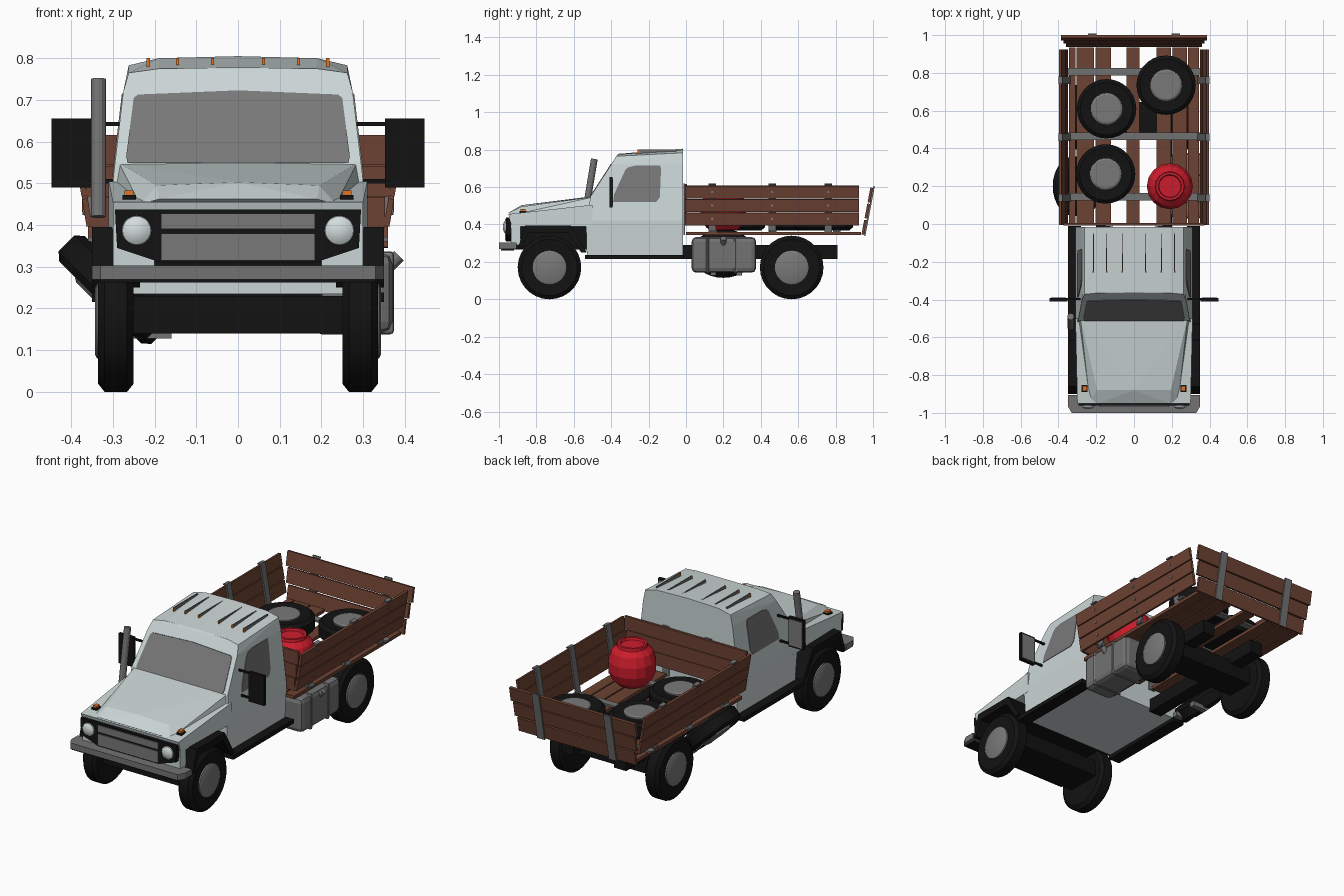
import bpy, bmesh, math
from mathutils import Vector, Euler

if "Cube" in bpy.data.objects:
    bpy.data.objects.remove(bpy.data.objects["Cube"])


def mat(name, r, g, b):
    m = bpy.data.materials.new(name)
    m.diffuse_color = (r, g, b, 1)
    m.use_nodes = True
    m.node_tree.nodes["Principled BSDF"].inputs["Base Color"].default_value = m.diffuse_color
    return m


WHITE = mat("pale_paint", .60, .67, .67)
BLACK = mat("black_rubber", .006, .006, .006)
WOOD = mat("brown_wood", .155, .055, .033)
GREY = mat("mid_grey", .19, .19, .19)
STEEL = mat("steel", .17, .17, .17)
RED = mat("red_paint", .60, .012, .025)
ORANGE = mat("orange_lamp", .75, .17, .02)
LAMP = mat("lamp_glass", .66, .72, .72)


def finish(name, bm, m, loc=(0, 0, 0), rot=(0, 0, 0), smooth=False):
    bmesh.ops.recalc_face_normals(bm, faces=bm.faces[:])
    me = bpy.data.meshes.new(name)
    bm.to_mesh(me)
    bm.free()
    me.materials.append(m)
    ob = bpy.data.objects.new(name, me)
    ob.location, ob.rotation_euler = loc, rot
    bpy.context.collection.objects.link(ob)
    if smooth:
        bpy.ops.object.select_all(action='DESELECT')
        ob.select_set(True)
        bpy.context.view_layer.objects.active = ob
        bpy.ops.object.shade_smooth_by_angle(angle=math.radians(28))
    return ob


def box(name, loc, size, m, rot=(0, 0, 0), bevel=0):
    bm = bmesh.new()
    bmesh.ops.create_cube(bm, size=1)
    bmesh.ops.scale(bm, vec=size, verts=bm.verts[:])
    ob = finish(name, bm, m, loc, rot)
    if bevel:
        b = ob.modifiers.new("bevel", 'BEVEL')
        b.width, b.segments = bevel, 2
    return ob


def span(name, x, y, z, m, bevel=0):
    c = [(a[0] + a[1]) / 2 for a in (x, y, z)]
    return box(name, c, [a[1] - a[0] for a in (x, y, z)], m, bevel=bevel)


def prism(name, pts, vec, m):
    bm = bmesh.new()
    lo = [bm.verts.new(p) for p in pts]
    hi = [bm.verts.new(Vector(p) + Vector(vec)) for p in pts]
    bm.faces.new(lo)
    bm.faces.new(hi[::-1])
    for i in range(len(pts)):
        j = (i + 1) % len(pts)
        bm.faces.new((lo[i], lo[j], hi[j], hi[i]))
    return finish(name, bm, m)


def hull(name, half, m):
    bm = bmesh.new()
    for x, y, z in half:
        bm.verts.new((x, y, z))
        if x:
            bm.verts.new((-x, y, z))
    r = bmesh.ops.convex_hull(bm, input=bm.verts[:])
    bmesh.ops.delete(bm, geom=list({v for v in r["geom_interior"] if isinstance(v, bmesh.types.BMVert)}), context='VERTS')
    bmesh.ops.dissolve_limit(bm, angle_limit=.02, verts=bm.verts[:], edges=bm.edges[:])
    return finish(name, bm, m)


def lathe(name, prof, n, m, loc, rot=(0, 0, 0), smooth=False):
    bm = bmesh.new()
    rings = [[bm.verts.new((r * math.cos(k * math.tau / n), r * math.sin(k * math.tau / n), h))
              for k in range(n)] for r, h in prof]
    for a, b in zip(rings, rings[1:]):
        for k in range(n):
            j = (k + 1) % n
            bm.faces.new((a[k], a[j], b[j], b[k]))
    bm.faces.new(rings[0])
    bm.faces.new(rings[-1][::-1])
    return finish(name, bm, m, loc, rot, smooth)


def rod(name, a, b, r, m, n=12):
    a, b = Vector(a), Vector(b)
    rot = (b - a).to_track_quat('Z', 'Y').to_euler()
    return lathe(name, [(r, 0), (r, (b - a).length)], n, m, a, rot, True)


def wheel(name, loc, rot, s=1.0):
    tire = [(.092, .037), (.15, .043), (.17, .027), (.17, -.027), (.15, -.043), (.092, -.037)]
    lathe(name + "_tire", [(r * s, h) for r, h in tire], 28, BLACK, loc, rot, True)
    lathe(name + "_hub", [(.09 * s, .03), (.09 * s, .045), (.08 * s, .05)], 28, GREY, loc, rot, True)


# cab and hood shells
hull("cab", [(.30, -.53, .235), (.30, -.016, .235), (.31, -.535, .42), (.31, -.016, .42),
             (.295, -.51, .55), (.275, -.40, .72), (.275, -.016, .72), (.262, -.372, .765),
             (.262, -.016, .783), (.19, -.365, .775), (.19, -.016, .80), (0, -.36, .778), (0, -.016, .805)], WHITE)
hull("fender_deck", [(.31, -.50, .39), (.31, -.50, .505), (.30, -.95, .455), (.30, -.93, .39)], WHITE)
hull("hood", [(.305, -.48, .46), (.285, -.49, .548), (.195, -.88, .495), (.19, -.95, .462),
              (.235, -.93, .45), (0, -.49, .552), (0, -.88, .503)], WHITE)
span("engine_bay", (-.235, .235), (-.93, -.53), (.265, .40), BLACK)
for s in (-1, 1):
    span("front_corner", sorted((s * .2, s * .30)), (-.935, -.885), (.29, .40), WHITE)

# grille, bumper
grille = [(-.295, .437), (.295, .437), (.29, .345), (.185, .31), (-.185, .31), (-.29, .345)]
prism("grille_frame", [(x, -.962, z) for x, z in grille], (0, .05, 0), BLACK)
span("grille_panel_low", (-.185, .185), (-.968, -.96), (.315, .38), GREY)
span("grille_panel_high", (-.185, .185), (-.968, -.96), (.39, .428), GREY)
bump = [(-.35, -.905), (-.35, -.965), (-.33, -1.0), (.33, -1.0), (.35, -.965), (.35, -.905)]
prism("bumper", [(x, y, .27) for x, y in bump], (0, 0, .033), STEEL)
span("bumper_lip", (-.33, .33), (-.99, -.92), (.262, .271), BLACK)

# windscreen
wy = lambda z: -.51 + .647 * (z - .55)
glass = [(-.265, .549), (.265, .549), (.268, .565), (.25, .705), (.24, .713), (0, .723),
         (-.24, .713), (-.25, .705), (-.268, .565)]
prism("windscreen", [(x, wy(z) - .004, z) for x, z in glass], (0, .007, 0), GREY)

win = [(-.39, .52), (-.385, .56), (-.325, .69), (-.31, .705), (-.27, .715), (-.14, .715),
       (-.133, .70), (-.14, .545), (-.16, .52)]
arch = [(-.90, .27), (-.86, .395), (-.615, .395), (-.53, .25), (-.56, .25), (-.63, .355), (-.845, .355), (-.878, .27)]
for s in (-1, 1):
    # side parts of the cab
    prism("side_window", [(s * (.313 - .1167 * (z - .42)), y, z) for y, z in win], (-s * .006, 0, 0), GREY)
    prism("wheel_arch", [(s * .235, y, z) for y, z in arch], (s * .115, 0, 0), BLACK)
    span("sill", sorted((s * .28, s * .35)), (-.54, -.01), (.215, .238), BLACK)
    lathe("headlight", [(.036, 0), (.034, .008), (.024, .015), (.008, .019)], 20, LAMP,
          (s * .243, -.96, .387), (math.pi / 2, 0, 0), True)
    span("turn_signal", sorted((s * .245, s * .277)), (-.89, -.853), (.45, .472), BLACK)
    span("turn_signal_lens", sorted((s * .25, s * .272)), (-.885, -.857), (.472, .483), ORANGE)
    # mirrors
    span("mirror", sorted((s * .353, s * .447)), (-.41, -.393), (.49, .655), BLACK)
    span("mirror_glass", sorted((s * .36, s * .44)), (-.394, -.389), (.50, .645), GREY)
    for z in (.505, .642):
        span("mirror_arm", sorted((s * .27, s * .36)), (-.402, -.392), (z - .005, z + .005), BLACK)
    # road wheels
    for y, w in ((-.73, "front"), (.565, "rear")):
        wheel(w + "_wheel", (s * .293, y, .17), (0, s * math.pi / 2, 0))
    # chassis rails
    span("chassis_rail", sorted((s * .125, s * .20)), (-.02, .81), (.215, .29), BLACK)

# roof lamps with trailing fins
for x in (-.215, -.145, -.061, .061, .145, .215):
    prism("roof_fin", [(x - .003, -.25, .77), (x - .003, -.25, .801), (x - .003, -.05, .801), (x - .003, -.05, .79)],
          (.006, 0, 0), STEEL)
    span("roof_lamp", (x - .004, x + .004), (-.258, -.249), (.773, .801), ORANGE)

# intake stack
rod("stack", (-.335, -.545, .42), (-.335, -.49, .75), .018, STEEL)

# axles
span("front_axle", (-.26, .26), (-.82, -.62), (.14, .23), BLACK)
span("rear_axle", (-.26, .26), (.485, .645), (.14, .235), BLACK)

# fuel tank with straps and cap
span("fuel_tank", (.195, .37), (.03, .375), (.142, .333), STEEL, .025)
for y in (.115, .265):
    span("tank_strap", (.191, .374), (y - .009, y + .009), (.138, .337), GREY, .025)
rod("tank_cap", (.355, .20, .295), (.386, .20, .326), .016, STEEL)

# tilted spare wheel and its cradle on the left
wheel("spare_wheel", (-.30, .20, .245), (0, math.radians(-135), 0), .925)
for y in (.13, .27):
    prism("spare_cradle", [(-.375, y, .262), (-.365, y, .272), (-.24, y, .152), (-.16, y, .155),
                           (-.16, y, .128), (-.25, y, .128)], (0, .03, 0), STEEL)

# bed floor
for a, b in ((-.345, -.31), (-.304, -.212), (-.204, -.123), (-.04, .03), (.12, .197), (.205, .28), (.286, .345)):
    span("floor_plank", (a, b), (0, .935), (.343, .361), WOOD)
STRAPS = (.145, .465, .805)
for y in STRAPS:
    span("floor_strap", (-.36, .36), (y - .02, y + .02), (.361, .371), STEEL)

# leaning side boards
TILT = .167
side_x = lambda z: .355 + .168 * (z - .39)
for s in (-1, 1):
    for z in (.43, .502, .573):
        box("side_plank", (s * side_x(z), .46, z), (.014, .93, .067), WOOD, (0, s * TILT, 0))
        for y in (.14, .46, .76):
            rod("rivet", (s * (side_x(z) + .003), y, z), (s * (side_x(z) + .011), y, z), .007, GREY, 6)
    for y in (.14, .46, .76):
        box("side_strap", (s * (side_x(.49) - .011), y, .49), (.008, .04, .262), STEEL, (0, s * TILT, 0))
        box("strap_hook", (s * (side_x(.615) - .004), y, .615), (.022, .04, .007), STEEL, (0, s * TILT, 0))

# front board
for z, w in ((.43, .352), (.505, .363), (.58, .374)):
    span("front_plank", (-w, w), (-.008, .006), (z - .036, z + .036), WOOD)
for x in (-.13, .13):
    span("front_strap", (x - .02, x + .02), (-.014, -.006), (.345, .62), STEEL)

# leaning tailgate
tail_y = lambda z: .945 + .19 * (z - .345)
for z, w in ((.385, .36), (.472, .374), (.557, .387)):
    box("tailgate_plank", (0, tail_y(z), z), (2 * w, .014, .08), WOOD, (-.188, 0, 0))
for x in (-.22, .22):
    box("tailgate_strap", (x, tail_y(.472) + .011, .472), (.045, .008, .27), STEEL, (-.188, 0, 0))

# cargo tires and drum
for x, y in ((-.145, .61), (.17, .735), (-.15, .265)):
    wheel("cargo_wheel", (x, y, .412), (0, 0, 0), .925)
drum = [(.075, 0), (.105, .03), (.122, .075), (.122, .13), (.105, .18), (.078, .205), (.075, .22), (.062, .22), (.058, .208)]
lathe("red_drum", drum, 16, RED, (.19, .20, .371))
